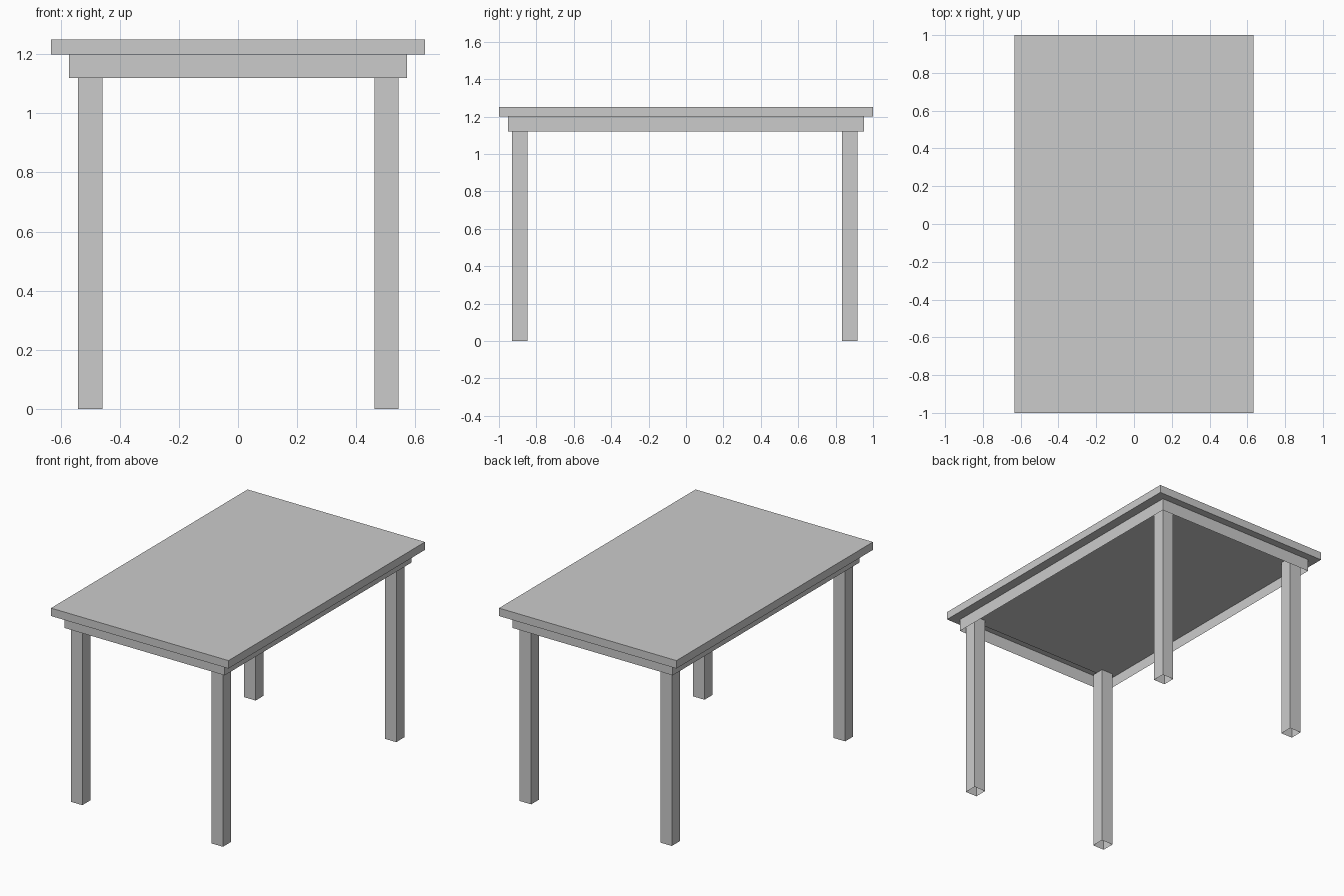
import bpy
import bmesh

if "Cube" in bpy.data.objects:
    bpy.data.objects.remove(bpy.data.objects["Cube"])


def box(name, x0, x1, y0, y1, z0, z1, open_ends=False):
    """Box between limits; open_ends leaves only the four side walls."""
    bm = bmesh.new()
    bmesh.ops.create_cube(bm, size=1)
    for v in bm.verts:
        v.co.x = x1 if v.co.x > 0 else x0
        v.co.y = y1 if v.co.y > 0 else y0
        v.co.z = z1 if v.co.z > 0 else z0
    bm.normal_update()
    if open_ends:
        ends = [f for f in bm.faces if abs(f.normal.z) > 0.5]
        bmesh.ops.delete(bm, geom=ends, context='FACES_ONLY')
    mesh = bpy.data.meshes.new(name)
    bm.to_mesh(mesh)
    bm.free()
    obj = bpy.data.objects.new(name, mesh)
    bpy.context.collection.objects.link(obj)
    return obj


TOP_Z, UNDER_Z, PANEL_Z, APRON_Z = 1.25, 1.199, 1.187, 1.12
LEG = 0.041  # half the leg width

# Table top slab
box("table_top", -0.632, 0.632, -1, 1, UNDER_Z, TOP_Z)

# Thin apron frame, open below
box("apron", -0.571, 0.571, -0.951, 0.951, APRON_Z, UNDER_Z, open_ends=True)

# Panel under the top, inside the apron
box("under_panel", -0.57, 0.57, -0.9, 0.9, PANEL_Z, UNDER_Z)

# Hollow legs running up to the underside
for end, y in (("front", -0.888), ("back", 0.876)):
    for side, x in (("left", -0.5), ("right", 0.502)):
        box(f"{end}_{side}_leg", x - LEG, x + LEG, y - LEG, y + LEG,
            0, PANEL_Z, open_ends=True)
